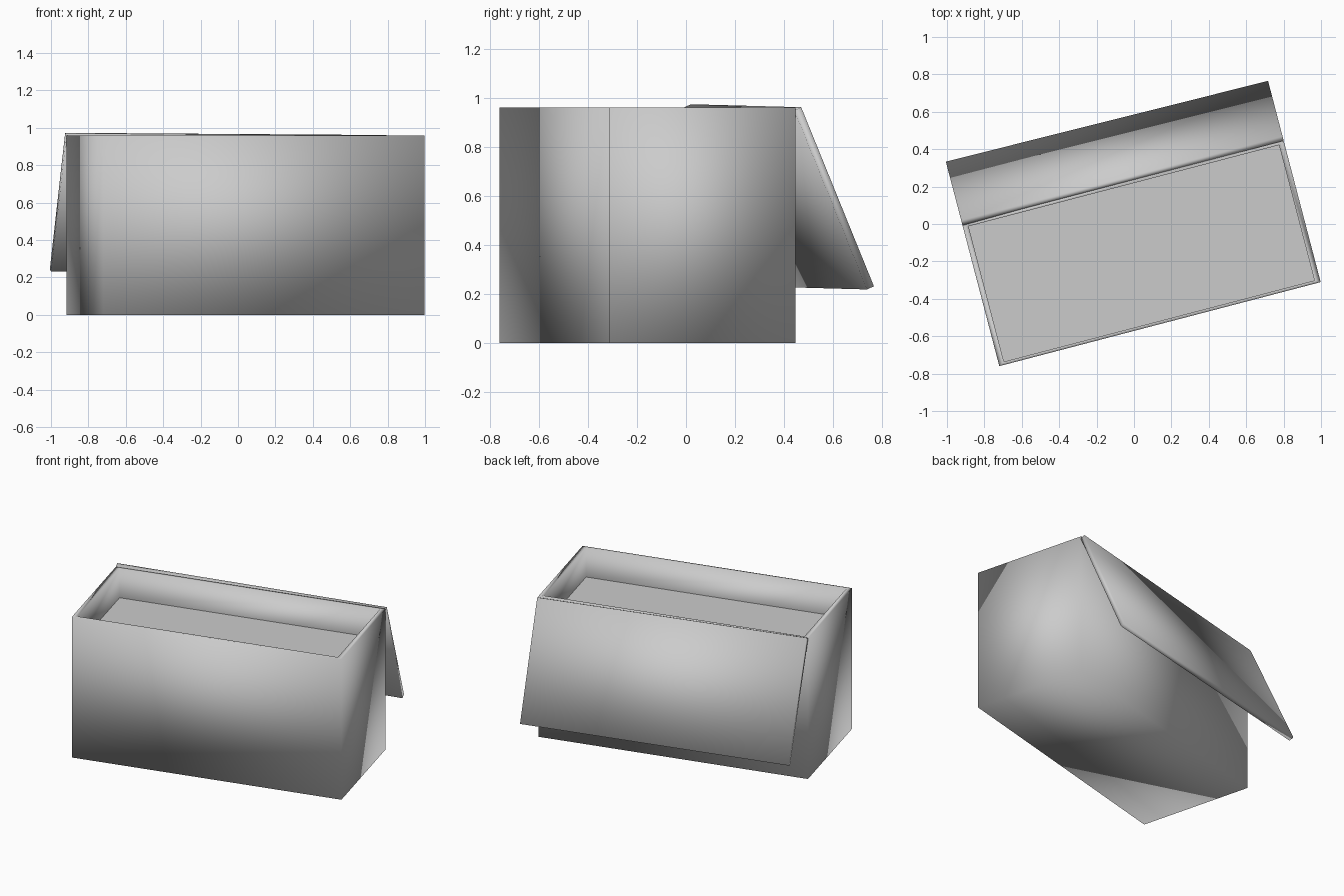
import bpy, bmesh, math
from mathutils import Matrix

if "Cube" in bpy.data.objects:
    bpy.data.objects.remove(bpy.data.objects["Cube"])

L, W, H = 1.776, 0.782, 0.96     # box length, width, height
END, SIDE, DEPTH = 0.03, 0.017, 0.2  # wall thicknesses, recess depth
PLACE = Matrix.Translation((0.04, -0.157, 0)) @ Matrix.Rotation(math.radians(14.65), 4, 'Z')


def finish(name, bm, smooth=True):
    bmesh.ops.recalc_face_normals(bm, faces=bm.faces[:])
    bm.transform(PLACE)
    mesh = bpy.data.meshes.new(name)
    bm.to_mesh(mesh)
    bm.free()
    for p in mesh.polygons:
        p.use_smooth = smooth
    ob = bpy.data.objects.new(name, mesh)
    bpy.context.collection.objects.link(ob)
    return ob


def rect(bm, l, w, z):
    return [bm.verts.new((sx * l / 2, sy * w / 2, z))
            for sx, sy in ((-1, -1), (1, -1), (1, 1), (-1, 1))]


def bridge(bm, a, b):
    for i in range(4):
        j = (i + 1) % 4
        bm.faces.new((a[i], a[j], b[j], b[i]))


# box: closed base, outer walls, thin rim, inner walls
il, iw = L - 2 * END, W - 2 * SIDE
bm = bmesh.new()
rings = [rect(bm, L, W, 0), rect(bm, L, W, H), rect(bm, il, iw, H), rect(bm, il, iw, H - DEPTH)]
bm.faces.new(rings[0])
for a, b in zip(rings, rings[1:]):
    bridge(bm, a, b)
finish("box_walls", bm)

# flat floor of the recess
bm = bmesh.new()
face = bm.faces.new(rect(bm, il, iw, H - DEPTH))
finish("recess_floor", bm, smooth=False)

# open lid hanging behind the box, slightly skewed
section = [(0.386, 0.948), (0.415, 0.961), (0.721, 0.232), (0.692, 0.219)]
bm = bmesh.new()
right = [bm.verts.new((L / 2, y, z)) for y, z in section]
left = [bm.verts.new((-L / 2, y + dy, z + 0.012))
        for (y, z), dy in zip(section, (0, 0, 0.018, 0.018))]
bm.faces.new(right)
bm.faces.new(left)
bridge(bm, right, left)
finish("open_lid", bm)
